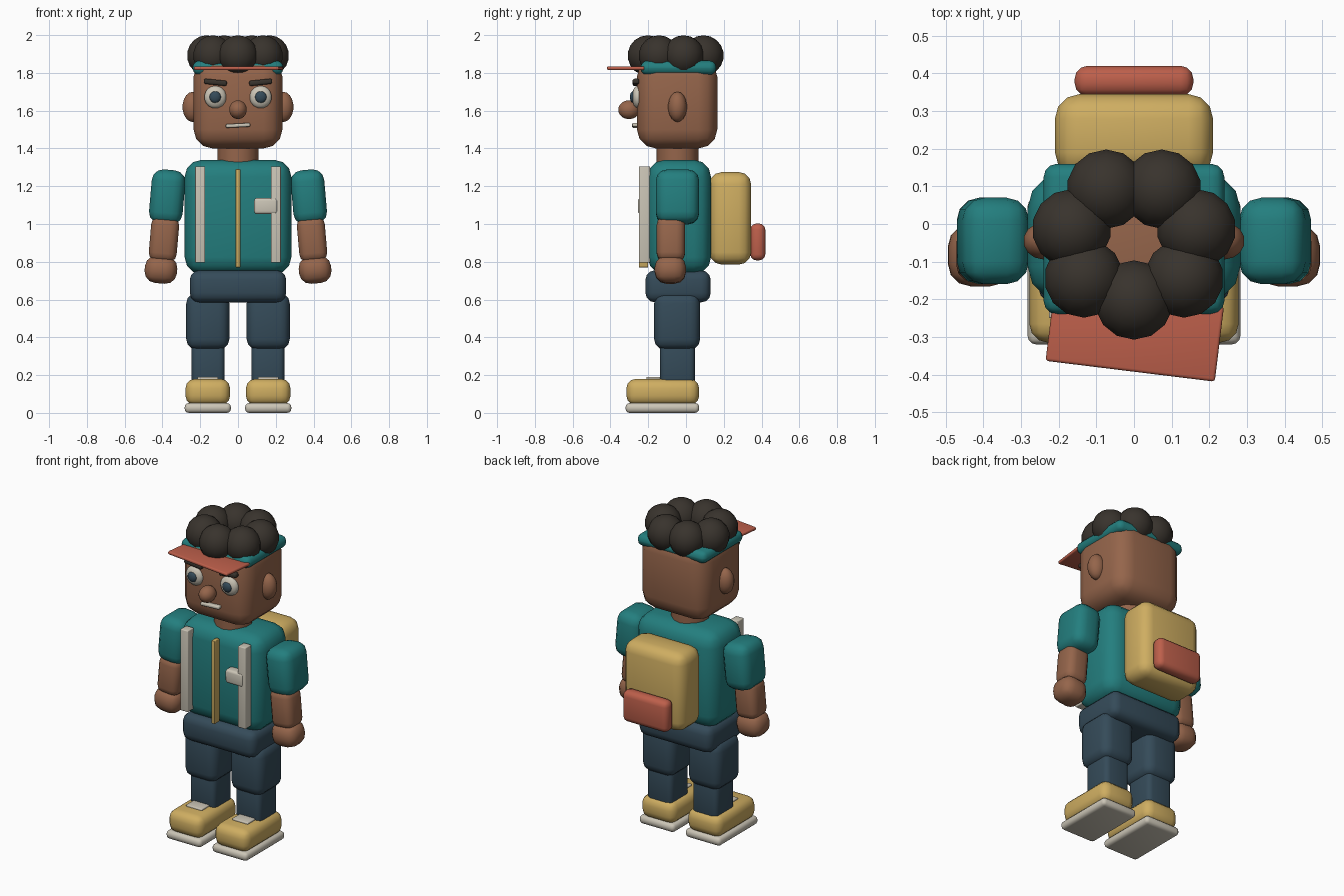
import bpy, bmesh, math
from mathutils import Matrix, Vector

if "Cube" in bpy.data.objects:
    bpy.data.objects.remove(bpy.data.objects["Cube"])


def material(name, rgb):
    m = bpy.data.materials.new(name)
    m.use_nodes = True
    color = (*rgb, 1)
    m.diffuse_color = color
    m.node_tree.nodes["Principled BSDF"].inputs["Base Color"].default_value = color
    return m


SKIN = material("brown skin", (0.30, 0.13, 0.07))
TEAL = material("teal cloth", (0.017, 0.21, 0.21))
NAVY = material("navy cloth", (0.035, 0.07, 0.10))
SAND = material("sand yellow", (0.62, 0.42, 0.12))
RED = material("coral red", (0.51, 0.115, 0.07))
HAIR = material("dark hair", (0.04, 0.033, 0.026))
CREAM = material("cream", (0.60, 0.56, 0.47))


def finish(bm, name, mat, loc, rot):
    me = bpy.data.meshes.new(name)
    bm.to_mesh(me)
    bm.free()
    me.materials.append(mat)
    ob = bpy.data.objects.new(name, me)
    ob.location = loc
    ob.rotation_euler = [math.radians(a) for a in rot]
    bpy.context.collection.objects.link(ob)
    bpy.ops.object.select_all(action='DESELECT')
    ob.select_set(True)
    bpy.context.view_layer.objects.active = ob
    bpy.ops.object.shade_smooth_by_angle(angle=math.radians(50))
    return ob


def box(name, mat, loc, size, bevel=0.01, rot=(0, 0, 0), segments=3):
    """Rounded box given by its centre and full size."""
    bm = bmesh.new()
    bmesh.ops.create_cube(bm, size=1)
    bmesh.ops.scale(bm, vec=Vector(size), verts=bm.verts)
    bmesh.ops.bevel(bm, geom=bm.edges[:], offset=bevel, segments=segments,
                    profile=0.5, affect='EDGES')
    return finish(bm, name, mat, loc, rot)


def ball(name, mat, loc, radii, sides=14, rings=9, rot=(0, 0, 0)):
    bm = bmesh.new()
    bmesh.ops.create_uvsphere(bm, u_segments=sides, v_segments=rings, radius=1)
    bmesh.ops.scale(bm, vec=Vector(radii), verts=bm.verts)
    return finish(bm, name, mat, loc, rot)


# Torso and hips
box("torso", TEAL, (0, -0.035, 1.037), (0.565, 0.335, 0.605), 0.09)
box("hips", NAVY, (0, -0.042, 0.67), (0.51, 0.345, 0.17), 0.05)

# Jacket front
box("zip", SAND, (0, -0.225, 1.03), (0.025, 0.05, 0.52), 0.004)
box("chest_pocket", CREAM, (0.148, -0.222, 1.095), (0.125, 0.065, 0.085), 0.015)

# Backpack with its outer pocket
box("backpack", SAND, (0, 0.235, 1.03), (0.42, 0.22, 0.49), 0.065)
box("backpack_pocket", RED, (0, 0.38, 0.905), (0.315, 0.08, 0.195), 0.033)

# Neck
bm = bmesh.new()
bmesh.ops.create_cone(bm, cap_ends=True, segments=14, radius1=0.11, radius2=0.11, depth=0.14)
finish(bm, "neck", SKIN, (0, -0.045, 1.36), (0, 0, 0))

# Head and face
box("head", SKIN, (0, -0.047, 1.64), (0.47, 0.425, 0.48), 0.1)
ball("nose", SKIN, (0, -0.302, 1.605), (0.048, 0.057, 0.05))
box("mouth", CREAM, (0, -0.265, 1.522), (0.13, 0.04, 0.02), 0.007, (0, -3, 0))

# Cap band and crooked brim
box("cap_band", TEAL, (0, -0.04, 1.827), (0.48, 0.4, 0.075), 0.035)
box("cap_brim", RED, (0.002, -0.292, 1.825), (0.453, 0.2, 0.02), 0.008, (0, 0, -7))

# Ring of curls
CURLS = 7
for i in range(CURLS):
    a = math.tau * i / CURLS - math.pi / 2
    ball(f"curl_{i + 1}", HAIR,
         (0.17 * math.cos(a), -0.047 + 0.155 * math.sin(a), 1.892),
         (0.107, 0.107, 0.107))

# Paired parts
for s, side in ((1, "left"), (-1, "right")):
    tilt = (0, -5 * s, 0)
    # Face
    ball(f"{side}_ear", SKIN, (0.24 * s, -0.045, 1.62), (0.055, 0.05, 0.08))
    ball(f"{side}_eye", CREAM, (0.12 * s, -0.255, 1.672), (0.06, 0.032, 0.06))
    ball(f"{side}_iris", NAVY, (0.121 * s, -0.28, 1.672), (0.031, 0.017, 0.031))
    box(f"{side}_eyebrow", HAIR, (0.12 * s, -0.265, 1.75),
        (0.122, 0.035, 0.028), 0.01, (0, -6 * s, 0))
    # Jacket strap
    box(f"{side}_strap", CREAM, (0.2 * s, -0.22, 1.05), (0.053, 0.06, 0.51), 0.005)
    # Arm
    box(f"{side}_sleeve", TEAL, (0.375 * s, -0.045, 1.143), (0.178, 0.23, 0.288), 0.06, tilt)
    box(f"{side}_forearm", SKIN, (0.392 * s, -0.08, 0.92), (0.148, 0.15, 0.24), 0.045, tilt)
    box(f"{side}_hand", SKIN, (0.408 * s, -0.083, 0.758), (0.172, 0.165, 0.145), 0.06, tilt)
    # Leg
    box(f"{side}_thigh", NAVY, (0.16 * s, -0.047, 0.485), (0.228, 0.243, 0.3), 0.055)
    box(f"{side}_shin", NAVY, (0.158 * s, -0.045, 0.26), (0.175, 0.185, 0.24), 0.03)
    # Shoe
    box(f"{side}_shoe", SAND, (0.16 * s, -0.123, 0.11), (0.236, 0.385, 0.14), 0.05)
    box(f"{side}_sole", CREAM, (0.16 * s, -0.125, 0.026), (0.245, 0.39, 0.052), 0.022)
    box(f"{side}_tongue", CREAM, (0.16 * s, -0.17, 0.18), (0.11, 0.08, 0.02), 0.005)
